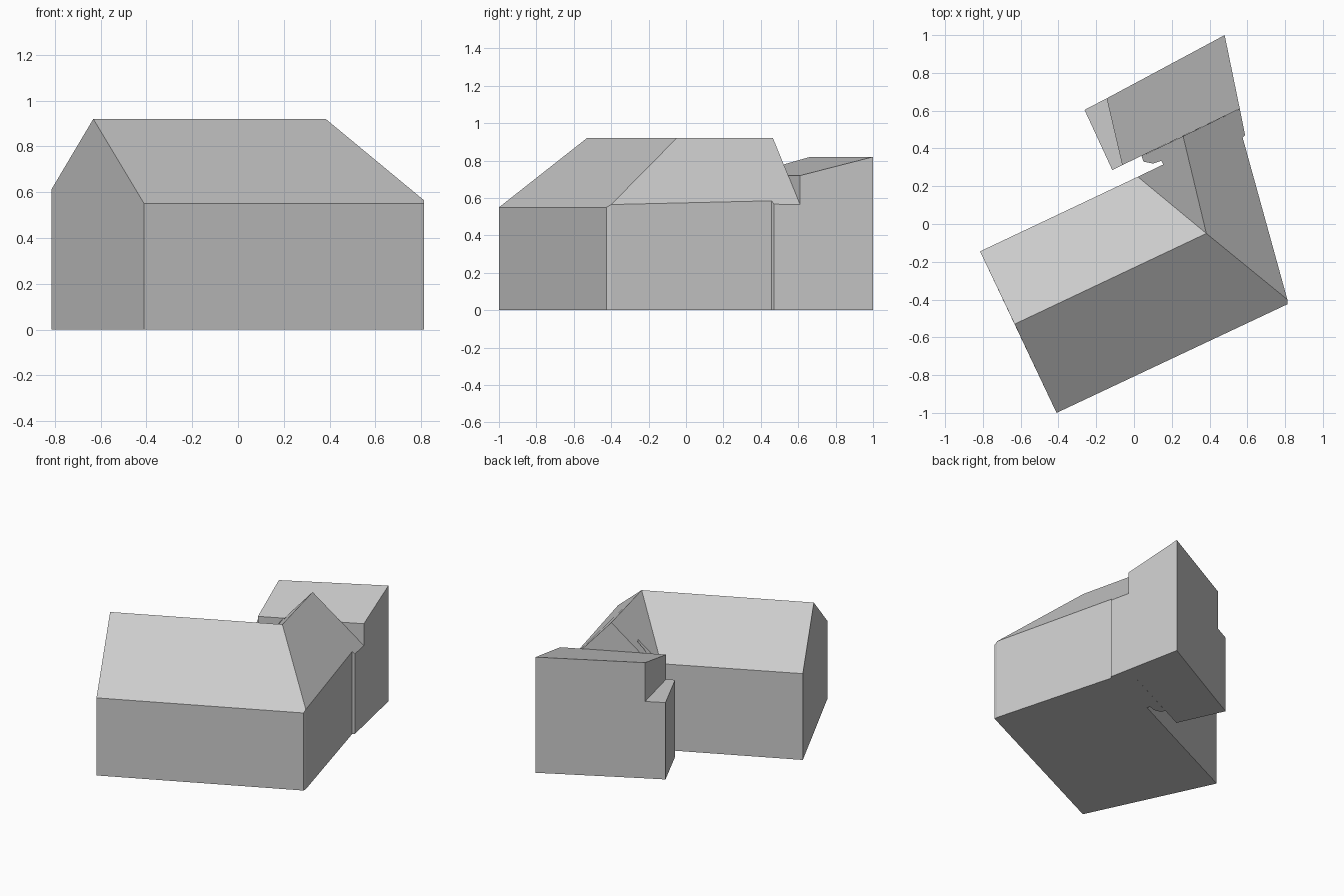
import bpy
import bmesh

cube = bpy.data.objects.get("Cube")
if cube:
    bpy.data.objects.remove(cube, do_unlink=True)

# One plain material for the whole building
grey = bpy.data.materials.new("light grey")
grey.use_nodes = True
colour = (0.6, 0.6, 0.6, 1)
grey.diffuse_color = colour
grey.node_tree.nodes["Principled BSDF"].inputs["Base Color"].default_value = colour


def building(name, eaves, ridge, roof):
    """Raise walls from the ground to the eaves and close them with roof faces.

    eaves and ridge map point names to positions; roof lists faces by name.
    """
    bm = bmesh.new()
    top = {key: bm.verts.new(p) for key, p in {**eaves, **ridge}.items()}
    base = {key: bm.verts.new((p[0], p[1], 0)) for key, p in eaves.items()}
    keys = list(eaves)
    for a, b in zip(keys, keys[1:] + keys[:1]):
        bm.faces.new((base[a], base[b], top[b], top[a]))
    bm.faces.new([base[k] for k in reversed(keys)])
    for face in roof:
        bm.faces.new([top[k] for k in face.split()])
    bmesh.ops.recalc_face_normals(bm, faces=bm.faces)
    mesh = bpy.data.meshes.new(name)
    bm.to_mesh(mesh)
    bm.free()
    mesh.materials.append(grey)
    obj = bpy.data.objects.new(name, mesh)
    bpy.context.collection.objects.link(obj)
    return obj


# Main house with its wing: gable, hip, valley and a nicked inner corner
building(
    "house_and_wing",
    eaves={
        "west": (-0.815, -0.145, 0.612),
        "south": (-0.41, -1.0, 0.55),
        "east": (0.812, -0.425, 0.55),
        "hip": (0.812, -0.40, 0.565),
        "step_in": (0.575, 0.458, 0.585),
        "step_out": (0.588, 0.47, 0.567),
        "wing_end": (0.56, 0.61, 0.565),
        "nick_a": (0.04, 0.36, 0.66),
        "nick_b": (0.05, 0.33, 0.663),
        "nick_c": (0.10, 0.32, 0.714),
        "nick_d": (0.145, 0.335, 0.765),
        "nick_e": (0.155, 0.315, 0.77),
        "valley": (0.02, 0.25, 0.61),
    },
    ridge={
        "gable_top": (-0.632, -0.53, 0.92),
        "corner_top": (0.383, -0.05, 0.92),
        "wing_top": (0.26, 0.465, 0.92),
    },
    roof=[
        "west south gable_top",
        "south east hip corner_top gable_top",
        "gable_top corner_top valley west",
        "hip step_in step_out wing_end wing_top corner_top",
        "wing_end nick_a wing_top",
        "corner_top wing_top nick_a nick_b nick_c nick_d nick_e valley",
    ],
)

# Rear block with a single sloping roof
building(
    "rear_block",
    eaves={
        "front_left": (0.56, 0.61, 0.72),
        "back_left": (0.48, 1.0, 0.82),
        "back_right": (-0.145, 0.665, 0.82),
        "front_right": (-0.062, 0.312, 0.72),
    },
    ridge={},
    roof=["front_left back_left back_right front_right"],
)

# Low flat strip beside the rear block
building(
    "side_annex",
    eaves={
        "front_left": (-0.062, 0.312, 0.545),
        "back_left": (-0.145, 0.665, 0.545),
        "back_right": (-0.262, 0.604, 0.545),
        "front_right": (-0.115, 0.286, 0.545),
    },
    ridge={},
    roof=["front_left back_left back_right front_right"],
)
